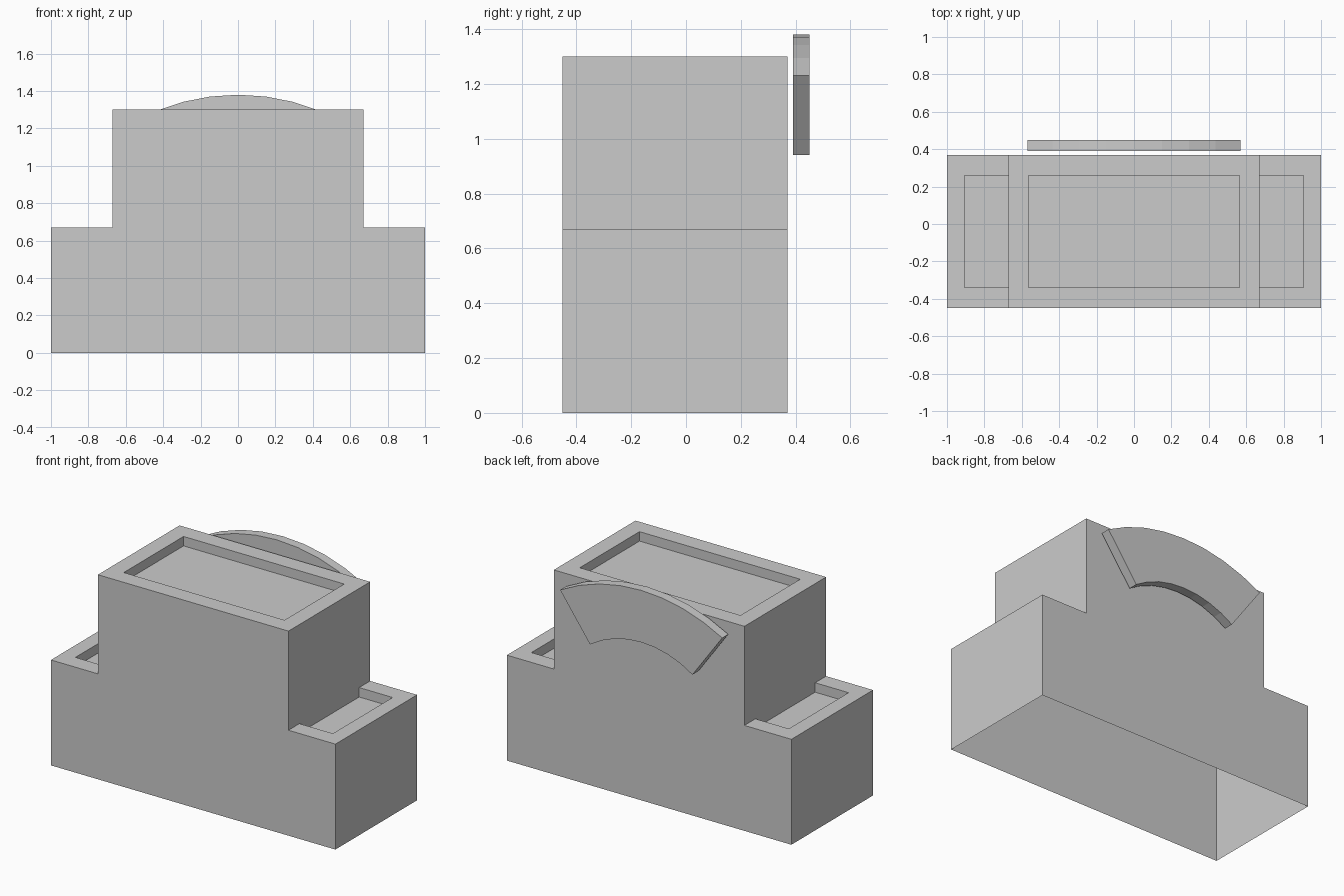
import bpy, bmesh, math
from mathutils import Vector

cube = bpy.data.objects.get("Cube")
if cube:
    bpy.data.objects.remove(cube, do_unlink=True)

grey = bpy.data.materials.new("plain_grey")
grey.use_nodes = True
COLOUR = (0.6, 0.6, 0.6, 1)
grey.diffuse_color = COLOUR
grey.node_tree.nodes["Principled BSDF"].inputs["Base Color"].default_value = COLOUR


def finish(bm, name):
    bmesh.ops.remove_doubles(bm, verts=bm.verts[:], dist=0.0005)
    bmesh.ops.recalc_face_normals(bm, faces=bm.faces[:])
    mesh = bpy.data.meshes.new(name)
    bm.to_mesh(mesh)
    bm.free()
    mesh.materials.append(grey)
    obj = bpy.data.objects.new(name, mesh)
    bpy.context.collection.objects.link(obj)
    return obj


def face(bm, points):
    bm.faces.new([bm.verts.new(p) for p in points])


def rect(x0, x1, y0, y1, z):
    return [Vector(p) for p in ((x0, y0, z), (x1, y0, z), (x1, y1, z), (x0, y1, z))]


def tray(bm, outer, inner, depth):
    """Flat rim, recess walls and recess floor."""
    floor = [p - Vector((0, 0, depth)) for p in inner]
    for i in range(4):
        j = (i + 1) % 4
        # No rim on a side where the recess reaches the outer edge
        if abs(outer[i].x - inner[i].x) > 0.001 or abs(outer[j].x - inner[j].x) > 0.001:
            face(bm, (outer[i], outer[j], inner[j], inner[i]))
        face(bm, (inner[i], inner[j], floor[j], floor[i]))
    face(bm, floor)


# Stepped body: thin shell, open underneath
FRONT, BACK = -0.45, 0.37
IN_FRONT, IN_BACK = -0.34, 0.26
HALF, TOWER, STEP, TOP = 1.0, 0.67, 0.67, 1.3
DEPTH = 0.06
bm = bmesh.new()
half_profile = [(HALF, 0), (HALF, STEP), (TOWER, STEP), (TOWER, TOP)]
profile = half_profile + [(-x, z) for x, z in reversed(half_profile)]
for y in (FRONT, BACK):
    face(bm, [(x, y, z) for x, z in profile])
for side in (1, -1):
    for x, z0, z1 in ((HALF, 0, STEP), (TOWER, STEP, TOP)):
        face(bm, [(side * x, FRONT, z0), (side * x, BACK, z0),
                  (side * x, BACK, z1), (side * x, FRONT, z1)])
    # Side recesses run up to the tower wall
    tray(bm, rect(side * TOWER, side * HALF, FRONT, BACK, STEP),
         rect(side * TOWER, side * 0.905, IN_FRONT, IN_BACK, STEP), DEPTH)
# Top recess
tray(bm, rect(-TOWER, TOWER, FRONT, BACK, TOP),
     rect(-0.565, 0.565, IN_FRONT, IN_BACK, TOP), DEPTH)
finish(bm, "stepped_body")


def arc(half_width, end_z, rise, steps=8):
    """Points of a shallow arch from -x to +x."""
    radius = (half_width ** 2 + rise ** 2) / (2 * rise)
    spread = math.asin(half_width / radius)
    centre = end_z + rise - radius
    angles = [spread * (2 * i / steps - 1) for i in range(steps + 1)]
    return [(radius * math.sin(a), centre + radius * math.cos(a)) for a in angles]


# Curved plate standing just behind the tower
bm = bmesh.new()
upper, lower = arc(0.57, 1.23, 0.15), arc(0.36, 0.94, 0.11)
near, far = 0.39, 0.45
for i in range(len(upper) - 1):
    for y in (near, far):
        face(bm, [(x, y, z) for x, z in (upper[i], upper[i + 1], lower[i + 1], lower[i])])
outline = upper + lower[::-1]
for (xa, za), (xb, zb) in zip(outline, outline[1:] + outline[:1]):
    face(bm, [(xa, near, za), (xb, near, zb), (xb, far, zb), (xa, far, za)])
finish(bm, "curved_back_plate")
